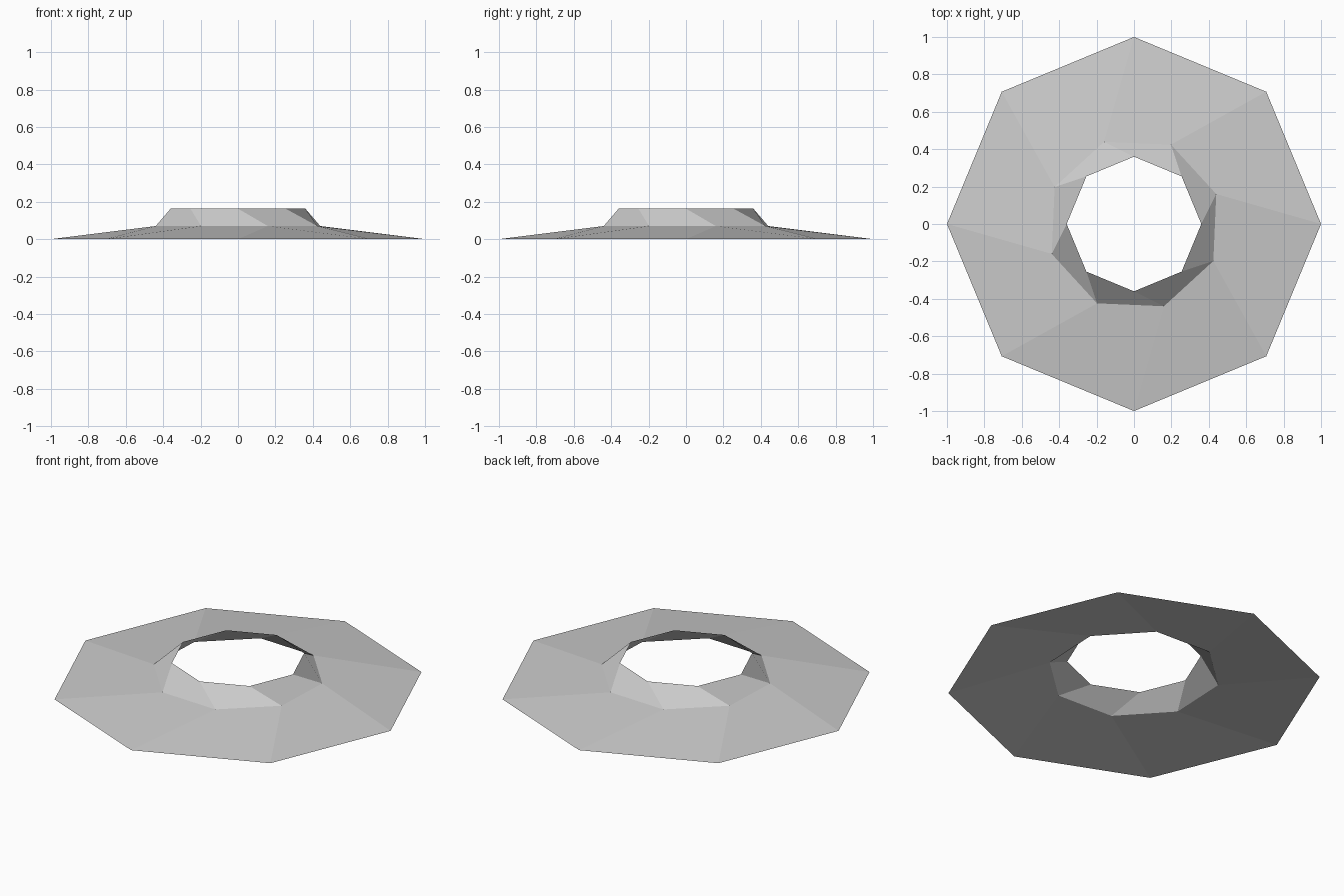
import bpy
from math import cos, sin, radians

cube = bpy.data.objects.get("Cube")
if cube:
    bpy.data.objects.remove(cube, do_unlink=True)

SIDES = 8
grey = bpy.data.materials.new("plain_grey")
grey.use_nodes = True
colour = (0.6, 0.6, 0.6, 1)
grey.diffuse_color = colour
grey.node_tree.nodes["Principled BSDF"].inputs["Base Color"].default_value = colour


def ring(radius, z, turn=0):
    """Eight-sided ring of points, turned about z by some degrees."""
    angles = [radians(turn + 360 * k / SIDES) for k in range(SIDES)]
    return [(radius * cos(a), radius * sin(a), z) for a in angles]


def band(name, lower, upper, diagonal):
    """Open strip of quads; diagonal picks the corner each quad starts from."""
    faces = []
    for k in range(SIDES):
        n = (k + 1) % SIDES
        quad = [k, n, SIDES + n, SIDES + k]
        faces.append(quad[diagonal:] + quad[:diagonal])
    mesh = bpy.data.meshes.new(name)
    mesh.from_pydata(lower + upper, [], faces)
    mesh.materials.append(grey)
    obj = bpy.data.objects.new(name, mesh)
    bpy.context.collection.objects.link(obj)
    return obj


# Rings: wide outer edge, twisted shoulder, top opening
outer_edge = ring(1.0, 0)
shoulder = ring(0.468, 0.07, 20)
top_edge = ring(0.36, 0.163)

# Wide shallow brim and the steep collar around the open hole
band("brim", outer_edge, shoulder, 1)
band("collar", shoulder, top_edge, 0)
